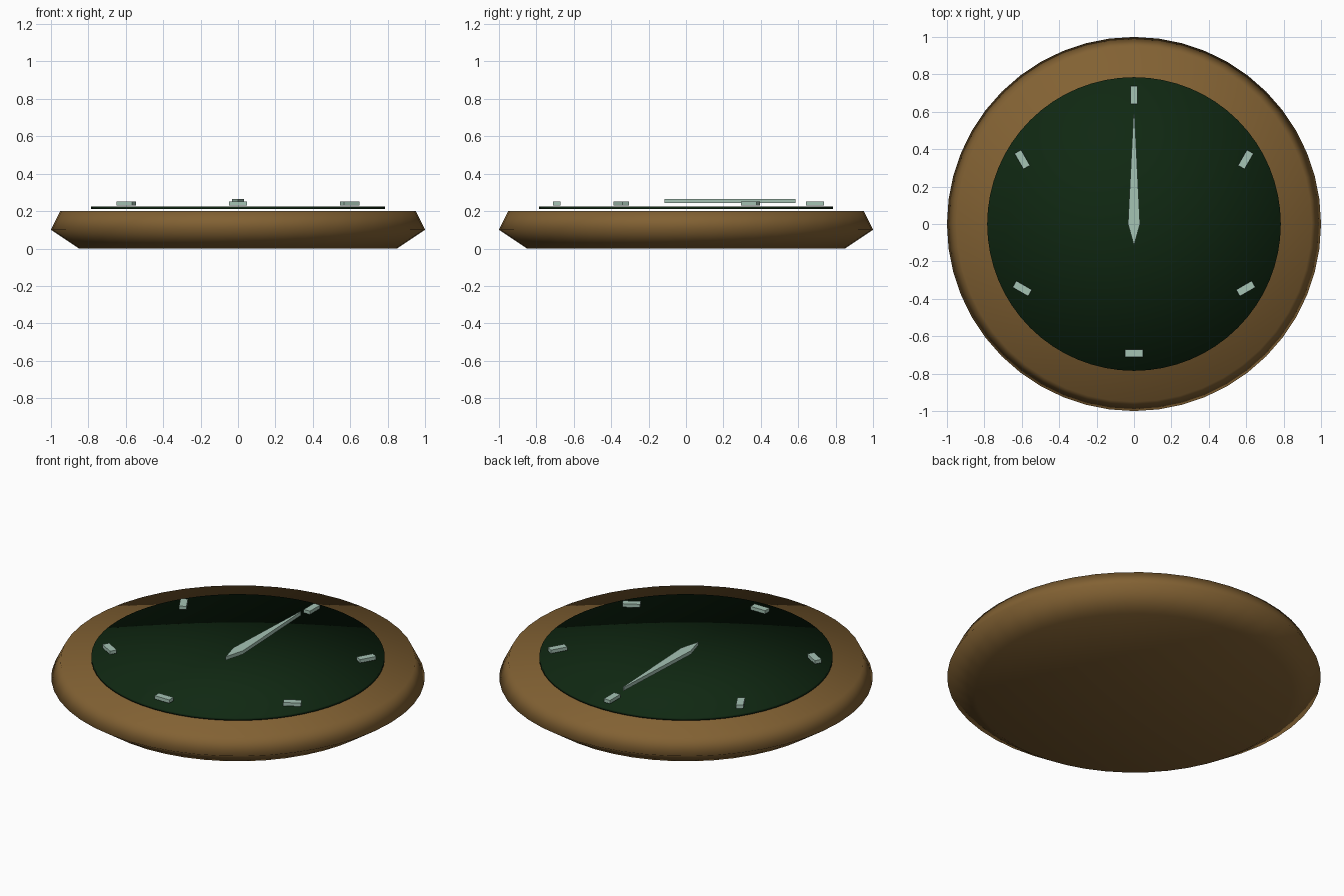
import bpy, bmesh, math
from mathutils import Matrix

if "Cube" in bpy.data.objects:
    bpy.data.objects.remove(bpy.data.objects["Cube"])


def material(name, rgb):
    m = bpy.data.materials.new(name)
    m.diffuse_color = (*rgb, 1.0)
    m.use_nodes = True
    m.node_tree.nodes["Principled BSDF"].inputs["Base Color"].default_value = m.diffuse_color
    return m


BRONZE = material("bronze brown", (0.223, 0.120, 0.033))
GREEN = material("dark green", (0.005, 0.021, 0.006))
PALE = material("pale mint", (0.376, 0.546, 0.456))


def finish(name, bm, mat, smooth=False):
    bmesh.ops.recalc_face_normals(bm, faces=bm.faces)
    for f in bm.faces:
        f.smooth = smooth
    mesh = bpy.data.meshes.new(name)
    bm.to_mesh(mesh)
    bm.free()
    mesh.materials.append(mat)
    ob = bpy.data.objects.new(name, mesh)
    bpy.context.collection.objects.link(ob)
    return ob


def lathe(name, profile, sides, mat):
    """Revolve (radius, z) points; ends on the axis close the shape."""
    bm = bmesh.new()
    verts = [bm.verts.new((r, 0, z)) for r, z in profile]
    edges = [bm.edges.new(p) for p in zip(verts, verts[1:])]
    bmesh.ops.spin(bm, geom=verts + edges, cent=(0, 0, 0), axis=(0, 0, 1),
                   angle=math.tau, steps=sides, use_duplicate=False)
    bmesh.ops.remove_doubles(bm, verts=bm.verts, dist=1e-4)
    return finish(name, bm, mat, True)


def plate(name, outline, z0, z1, mat):
    """Extrude a flat outline between two heights."""
    bm = bmesh.new()
    face = bm.faces.new([bm.verts.new((x, y, z0)) for x, y in outline])
    ext = bmesh.ops.extrude_face_region(bm, geom=[face])["geom"]
    top = [v for v in ext if isinstance(v, bmesh.types.BMVert)]
    bmesh.ops.translate(bm, verts=top, vec=(0, 0, z1 - z0))
    return finish(name, bm, mat)


# Round case with a bevelled rim
lathe("case", [(0, 0), (0.85, 0), (1.0, 0.1), (0.95, 0.2), (0, 0.2)], 48, BRONZE)

# Dial disc floating just above the case
lathe("dial", [(0, 0.21), (0.785, 0.21), (0.785, 0.225), (0, 0.225)], 64, GREEN)

# Six markers, each turned by half of its position angle
w, h = 0.02, 0.048
for i in range(6):
    a = i * math.tau / 6
    m = plate(f"marker_{i + 1}", [(-w, -h), (w, -h), (w, h), (-w, h)], 0.23, 0.25, PALE)
    m.matrix_world = (Matrix.Translation((0.69 * math.sin(a), 0.69 * math.cos(a), 0))
                      @ Matrix.Rotation(-a / 2, 4, 'Z'))

# Pointed needle
plate("needle", [(0, -0.115), (0.032, 0.0), (0.003, 0.585), (-0.003, 0.585), (-0.032, 0.0)],
      0.244, 0.265, PALE)
